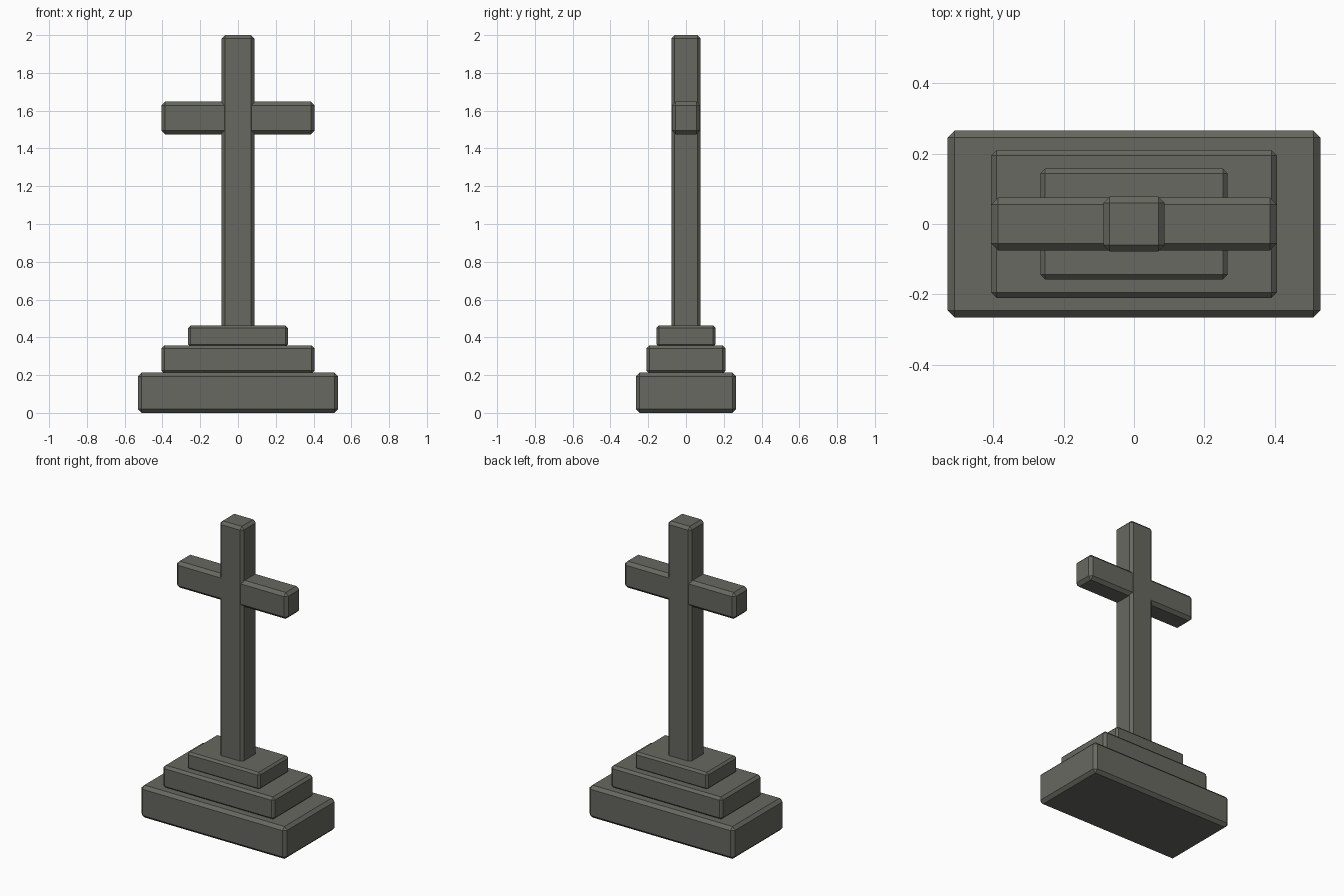
import bpy

if "Cube" in bpy.data.objects:
    bpy.data.objects.remove(bpy.data.objects["Cube"])

stone = bpy.data.materials.new("grey_stone")
stone.diffuse_color = (0.135, 0.138, 0.115, 1.0)
stone.use_nodes = True
stone.node_tree.nodes["Principled BSDF"].inputs["Base Color"].default_value = stone.diffuse_color


def block(name, half_x, half_y, z0, z1, chamfer):
    """Centred box with chamfered edges and flat faces."""
    bpy.ops.mesh.primitive_cube_add(size=2, location=(0, 0, (z0 + z1) / 2))
    ob = bpy.context.object
    ob.name = name
    ob.scale = (half_x, half_y, (z1 - z0) / 2)
    bpy.ops.object.transform_apply(location=False, rotation=False, scale=True)
    ob.data.materials.append(stone)
    bevel = ob.modifiers.new("chamfer", 'BEVEL')
    bevel.width = chamfer
    bevel.segments = 1
    bevel.limit_method = 'NONE'
    return ob


# Stepped plinth
block("base_step", 0.53, 0.265, 0.0, 0.213, 0.02)
block("middle_step", 0.406, 0.21, 0.208, 0.356, 0.016)
block("top_step", 0.265, 0.157, 0.35, 0.462, 0.013)

# Cross: the post stands slightly proud of the arms
block("post", 0.087, 0.078, 0.44, 2.0, 0.018)
block("cross_arm", 0.406, 0.075, 1.474, 1.648, 0.02)
